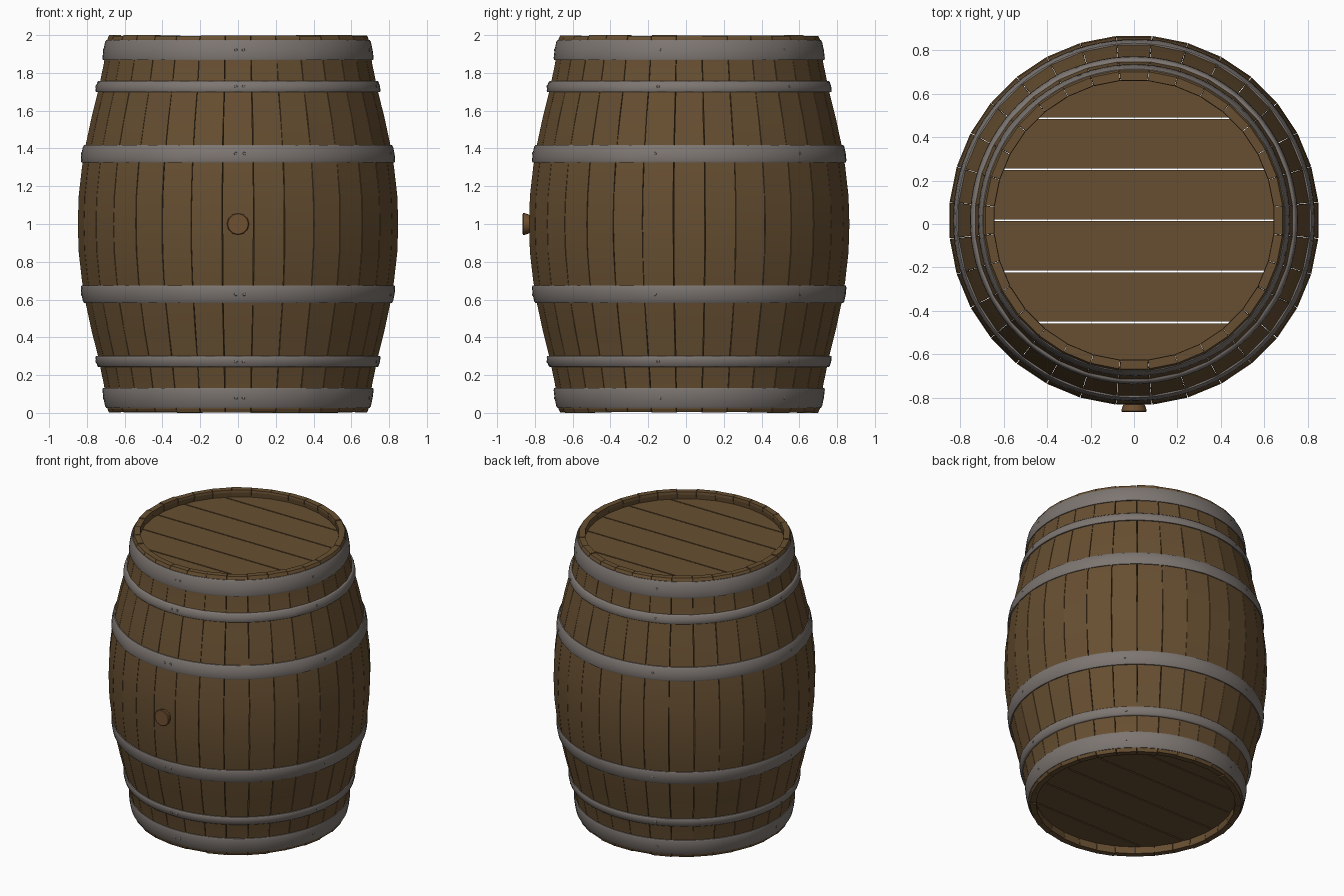
import bpy, bmesh, math, random
from mathutils import Matrix, Vector

if "Cube" in bpy.data.objects:
    bpy.data.objects.remove(bpy.data.objects["Cube"])

random.seed(4)
CY = 0.017          # barrel axis in y
N = 32              # staves


def material(name, color):
    m = bpy.data.materials.new(name)
    m.diffuse_color = (*color, 1)
    m.use_nodes = True
    m.node_tree.nodes["Principled BSDF"].inputs["Base Color"].default_value = m.diffuse_color
    return m


WOOD = material("brown wood", (0.135, 0.078, 0.031))
PLUG = material("orange brown wood", (0.16, 0.08, 0.03))
METAL = material("grey iron", (0.205, 0.18, 0.165))


def finish(name, bm, mat, angle=30):
    bmesh.ops.recalc_face_normals(bm, faces=bm.faces)
    me = bpy.data.meshes.new(name)
    bm.to_mesh(me)
    bm.free()
    me.materials.append(mat)
    ob = bpy.data.objects.new(name, me)
    ob.location.y = CY
    bpy.context.collection.objects.link(ob)
    bpy.context.view_layer.objects.active = ob
    ob.select_set(True)
    bpy.ops.object.shade_smooth_by_angle(angle=math.radians(angle))
    ob.select_set(False)
    return ob


def bridge(bm, rings, closed):
    """Skin a list of vertex loops, wrapping around or capping the ends."""
    n = len(rings[0])
    pairs = list(zip(rings, rings[1:]))
    if closed:
        pairs.append((rings[-1], rings[0]))
    else:
        bm.faces.new(rings[0])
        bm.faces.new(rings[-1])
    for a, b in pairs:
        for i in range(n):
            j = (i + 1) % n
            bm.faces.new((a[i], a[j], b[j], b[i]))


def polar(r, a, z):
    return Vector((r * math.sin(a), -r * math.cos(a), z))


# Bulging side: radius by distance from mid height
PROFILE = [(0, .848), (.15, .843), (.3, .826), (.42, .806), (.56, .776),
           (.7, .741), (.85, .710), (1, .688)]


def radius(z):
    d = abs(z - 1)
    for (d0, r0), (d1, r1) in zip(PROFILE, PROFILE[1:]):
        if d <= d1 + 1e-6:
            return r0 + (r1 - r0) * (d - d0) / (d1 - d0)
    return PROFILE[-1][1]


# Staves, each a separate curved board with a hairline gap
levels = sorted({round(1 + s * d, 3) for d, _ in PROFILE for s in (-1, 1)} | {.02, 1.98})
bm = bmesh.new()
for k in range(N):
    mid, half = 2 * math.pi * k / N, math.pi / N
    rings = []
    for z in levels:
        end = z < .01 or z > 1.99
        r = radius(z) / math.cos(half) - (.005 if end else 0)
        thick = .04 if end else .05
        lo = mid - half + random.uniform(.0008, .0035)
        hi = mid + half - random.uniform(.0008, .0035)
        zz = z + (random.uniform(0, .006) * (1 if z < 1 else -1) if end else 0)
        rings.append([bm.verts.new(polar(rr, a, zz)) for rr, a in
                      ((r, lo), (r, hi), (r - thick, hi), (r - thick, lo))])
    bridge(bm, rings, False)
finish("staves", bm, WOOD, 10)


# Heads: six parallel boards cut to a circle
def head(name, z0, z1):
    bm = bmesh.new()
    R, w, gap = .65, .235, .004
    for k in range(-3, 3):
        y0 = max(k * w + gap, -R * .9999)
        y1 = min((k + 1) * w - gap, R * .9999)
        ys = [y0 + (y1 - y0) * (1 - math.cos(math.pi * i / 10)) / 2 for i in range(11)]
        right = [(math.sqrt(R * R - y * y), y) for y in ys]
        outline = right + [(-x, y) for x, y in reversed(right)]
        bridge(bm, [[bm.verts.new((x, y, z)) for x, y in outline] for z in (z0, z1)], False)
    finish(name, bm, WOOD)


head("top_head", 1.895, 1.945)
head("bottom_head", .055, .105)


# Iron hoops: z of narrow edge, z of wide edge, their radii, dent angles
HOOPS = [("end_hoop", 1.975, 1.867, .701, .719, (.6, 2.4, 4.1)),
         ("quarter_hoop", 1.757, 1.698, .743, .755, (1.1, 3.6)),
         ("middle_hoop", 1.418, 1.326, .819, .833, (-.43, 1.15, 3.0))]
RIVETS = (-.015, .04, 1.35, 2.36, 3.5, 4.75)


def hoop(name, za, zb, ra, rb, dents):
    bm = bmesh.new()
    section = [(0, -.022), (0, -.005), (.1, 0), (.5, .002), (.9, 0), (1, -.005), (1, -.022)]
    rings = []
    for i in range(96):
        a = 2 * math.pi * i / 96
        dent = sum(math.exp(-((math.sin((a - d) / 2) * 2) / .06) ** 2) for d in dents)
        ring = []
        for t, off in section:
            push = dent * .007 * max(0, t - .3) if off > -.02 else 0
            ring.append(bm.verts.new(polar((ra + (rb - ra) * t + off + push) * 1.001, a,
                                           za + (zb - za) * t)))
        rings.append(ring)
    bridge(bm, rings, True)
    finish(name, bm, METAL, 50)
    # Small rivets on the hoop
    bm = bmesh.new()
    for a in RIVETS:
        p = polar((ra + rb) / 2 + .001, a, (za + zb) / 2)
        m = Matrix.Translation(p) @ Matrix.Rotation(a, 4, 'Z') @ Matrix.Diagonal((1, .6, 1, 1))
        bmesh.ops.create_uvsphere(bm, u_segments=8, v_segments=5, radius=.009, matrix=m)
    finish(name + "_rivets", bm, METAL)


for name, za, zb, ra, rb, dents in HOOPS:
    hoop("upper_" + name, za, zb, ra, rb, dents)
    hoop("lower_" + name, 2 - za, 2 - zb, ra, rb, dents)

# Bung plug on the front, flaring outward
bm = bmesh.new()
rings = [[bm.verts.new((r * math.cos(t), y - CY, 1 + r * math.sin(t)))
          for t in (2 * math.pi * i / 24 for i in range(24))]
         for y, r in ((-.79, .045), (-.828, .048), (-.855, .058), (-.861, .058), (-.865, .053))]
bridge(bm, rings, False)
finish("bung_plug", bm, PLUG)
